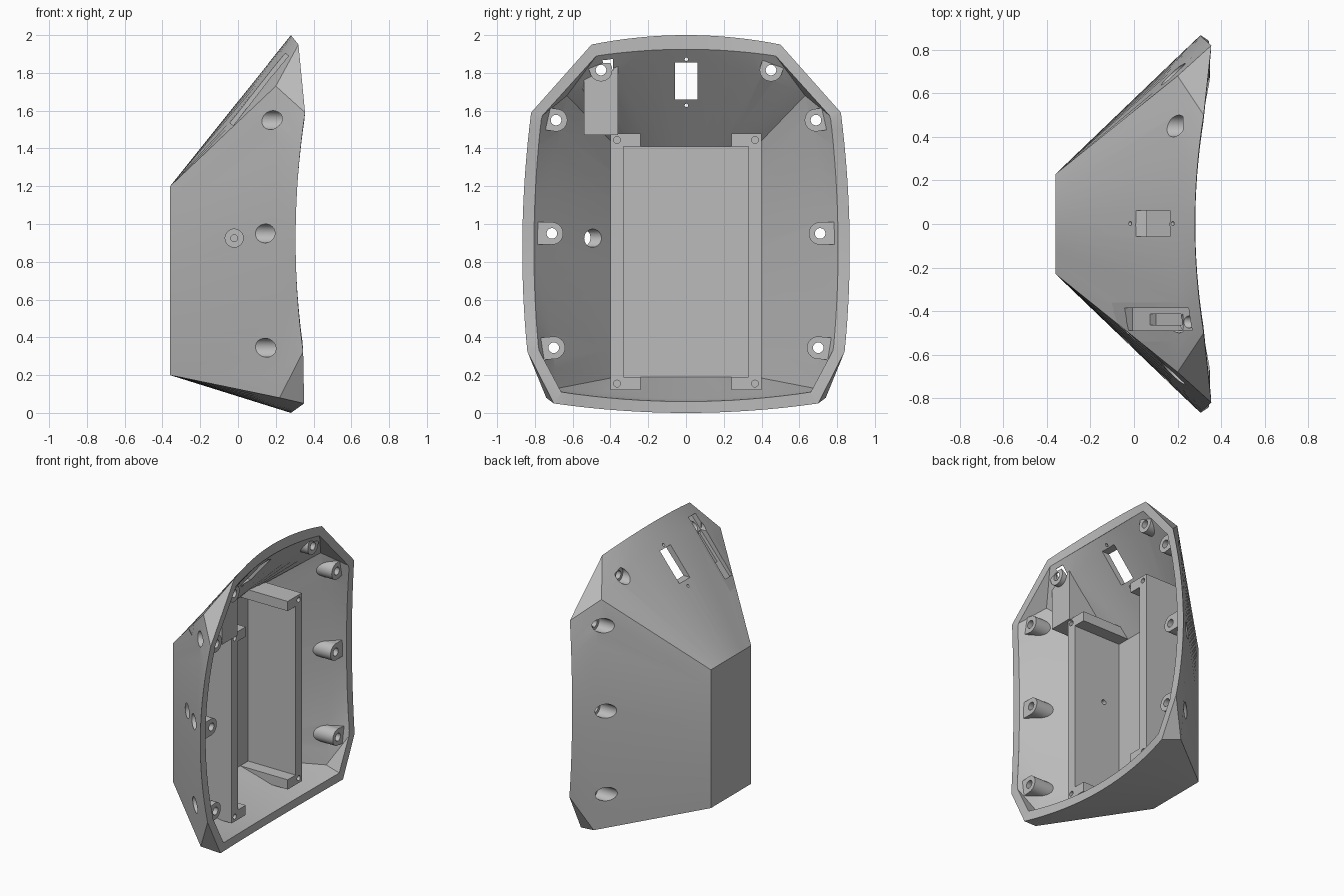
import bpy, bmesh, math
from mathutils import Vector, Matrix

cube = bpy.data.objects.get("Cube")
if cube:
    bpy.data.objects.remove(cube, do_unlink=True)

grey = bpy.data.materials.new("mid_grey")
grey.use_nodes = True
colour = (0.5, 0.5, 0.5, 1)
grey.diffuse_color = colour
grey.node_tree.nodes["Principled BSDF"].inputs["Base Color"].default_value = colour


def make(name, bm):
    bmesh.ops.recalc_face_normals(bm, faces=bm.faces)
    mesh = bpy.data.meshes.new(name)
    bm.to_mesh(mesh)
    bm.free()
    mesh.materials.append(grey)
    ob = bpy.data.objects.new(name, mesh)
    bpy.context.scene.collection.objects.link(ob)
    return ob


def box(name, low, high, matrix=Matrix()):
    low, high = Vector(low), Vector(high)
    bm = bmesh.new()
    bmesh.ops.create_cube(bm, size=1, matrix=matrix @ Matrix.Translation((low + high) / 2)
                          @ Matrix.Diagonal((*(high - low), 1)))
    return make(name, bm)


def rod(name, start, end, radius):
    start, end = Vector(start), Vector(end)
    axis = end - start
    bm = bmesh.new()
    bmesh.ops.create_cone(bm, cap_ends=True, segments=32, radius1=radius, radius2=radius, depth=axis.length,
                          matrix=Matrix.Translation((start + end) / 2) @ axis.to_track_quat('Z', 'Y').to_matrix().to_4x4())
    return make(name, bm)


def boolean(target, tool, operation='DIFFERENCE'):
    tool.hide_render = True
    mod = target.modifiers.new("cut", 'BOOLEAN')
    mod.operation, mod.object, mod.solver = operation, tool, 'EXACT'
    bpy.context.view_layer.objects.active = target
    bpy.ops.object.modifier_apply(modifier=mod.name)
    bpy.data.objects.remove(tool, do_unlink=True)


def arc(a, m, b, steps=16):
    """Parabola from a to b that passes through m halfway."""
    ctrl = 2 * m - (a + b) / 2
    ts = [i / steps for i in range(steps + 1)]
    return [(1 - t) ** 2 * a + 2 * t * (1 - t) * ctrl + t * t * b for t in ts]


def flip(p):
    return Vector((p.x, -p.y, p.z))


def tray(name, back, knees, rim, extend=0):
    """Flared solid: back = two corners, knees = corner facet tips,
    rim = top middle, top end, side top, side middle, side bottom, bottom end, bottom middle."""
    bt, bb = map(Vector, back)
    kt, kb = map(Vector, knees)
    tm, te, st, sm, sb, be, lm = map(Vector, rim)
    panels = [((flip(bt), bt), (flip(kt), kt), (flip(te), tm, te)),
              ((bt, bb), (kt, kb), (st, sm, sb)),
              ((bb, flip(bb)), (kb, flip(kb)), (be, lm, flip(be))),
              ((flip(bb), flip(bt)), (flip(kb), flip(kt)), (flip(sb), flip(sm), flip(st)))]
    rings = [[], [], []]
    for (b0, b1), (k0, k1), (r0, rm, r1) in panels:
        bm_ = (b0 + b1) / 2
        f = ((k0.x + k1.x) / 2 - bm_.x) / (rm.x - bm_.x)
        rings[0] += arc(b0, bm_, b1)
        rings[1] += arc(k0, bm_.lerp(rm, f), k1)
        rings[2] += arc(r0, rm, r1)
    if extend:
        rings.append([p + Vector((extend, 0, 0)) for p in rings[2]])
    bm = bmesh.new()
    rows = [[bm.verts.new(p) for p in ring] for ring in rings]
    n = len(rows[0])
    for lower, upper in zip(rows, rows[1:]):
        for i in range(n):
            j = (i + 1) % n
            bm.faces.new((lower[i], lower[j], upper[j], upper[i]))
    # close both ends with fans
    for row, centre in ((rows[0], (bt.x, 0, (bt.z + bb.z) / 2)), (rows[-1], (0.3 + extend, 0, 1))):
        c = bm.verts.new(centre)
        for i in range(n):
            bm.faces.new((row[i], row[(i + 1) % n], c))
    bmesh.ops.remove_doubles(bm, verts=bm.verts, dist=1e-5)
    return make(name, bm)


# Outer body and the cavity inside it
shell = tray("shell", [(-.36, .23, 1.2), (-.36, .23, .2)], [(.2, .68, 1.73), (.22, .74, .08)],
             [(.28, 0, 2), (.32, .5, 1.95), (.355, .82, 1.59), (.305, .866, .95),
              (.345, .84, .325), (.35, .7, .05), (.28, 0, 0)])
cavity = tray("cavity", [(-.15, .37, 1.41), (-.15, .37, .19)], [(.22, .63, 1.68), (.23, .68, .13)],
              [(.28, 0, 1.925), (.32, .475, 1.89), (.355, .765, 1.57), (.305, .805, .95),
               (.345, .78, .335), (.35, .66, .11), (.28, 0, .06)], extend=.3)

# Screw bosses: top x, y, z, tilt of the web that joins the wall
bosses = [(.285, .45, 1.815, 70), (.31, .688, 1.55, 8), (.285, .71, .95, 0), (.31, .7, .345, -5)]
drills = []
for side in (1, -1):
    for top, y, z, tilt in bosses:
        y *= side
        boolean(cavity, rod("boss", (-.2, y, z), (top, y, z), .06))
        angle = math.radians(tilt if side > 0 else 180 - tilt)
        place = Matrix.Translation((0, y, z)) @ Matrix.Rotation(angle, 4, 'X')
        boolean(cavity, box("boss_web", (-.2, 0, -.0595), (top, .2, .0595), place))
        drills.append(rod("screw_hole", (-.6, y, z), (.6, y, z), .028))
        drills.append(rod("counterbore", (-.6, y, z), (top - .06, y, z), .05))
    # Mounting rails with hooked ends
    ya, yb, yc = (.24, .33, .40)
    span = lambda a, b: sorted((a * side, b * side))
    lo, hi = span(yb, yc)
    boolean(cavity, box("rail", (-.3, lo, .12), (.23, hi, 1.48)))
    lo, hi = span(ya, yc)
    for z in (.12, 1.41):
        boolean(cavity, box("rail_end", (-.3, lo, z), (.23, hi, z + .07)))
        drills.append(rod("rail_hole", (.08, .365 * side, z + .035), (.4, .365 * side, z + .035), .018))

# Wedge block behind the sloped pocket
boolean(cavity, box("pocket_block", (-.3, -.54, 1.47), (.25, -.36, 1.9)))
boolean(shell, cavity)

# Window with two pin holes in the upper wall
drills.append(box("window", (-.3, -.058, 1.66), (.4, .062, 1.855)))
for z in (1.628, 1.872):
    drills.append(rod("pin_hole", (-.2, .002, z), (.4, .002, z), .009))

# Cable bore through the side wall and one rail
drills.append(rod("cable_bore", (-.02, -.9, .925), (-.02, -.405, .925), .048))
drills.append(rod("cable_hole", (-.02, -.5, .925), (-.02, -.25, .925), .018))

# Sloped pocket with a smaller slot in its floor
slope = Matrix.Translation((.11, -.438, 1.715)) @ Matrix.Rotation(math.radians(-50), 4, 'Y')
drills.append(box("pocket", (-.235, -.052, -.045), (.235, .052, .2), slope))
drills.append(box("pocket_slot", (-.11, -.025, -.08), (.11, .025, .1), slope))

for drill in drills:
    boolean(shell, drill)

# Smooth the curved walls, keep the facets crisp
bpy.ops.object.select_all(action='DESELECT')
shell.select_set(True)
bpy.context.view_layer.objects.active = shell
bpy.ops.object.shade_smooth_by_angle(angle=math.radians(20))
